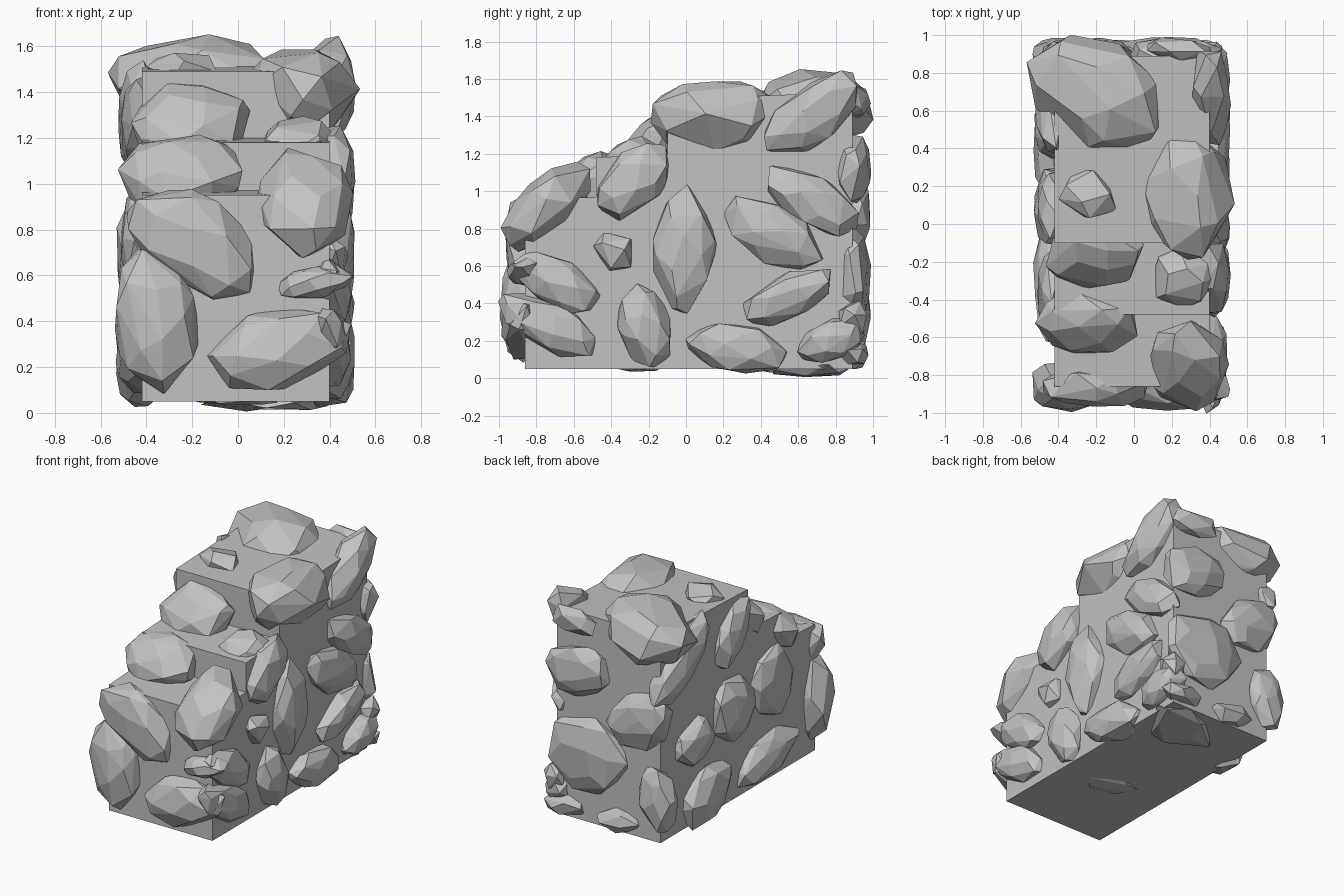
import bpy
import bmesh
import math
import random
from mathutils import Vector

random.seed(7)

cube = bpy.data.objects.get("Cube")
if cube:
    bpy.data.objects.remove(cube, do_unlink=True)

# One stone grey for the whole model
grey = bpy.data.materials.new("stone_grey")
grey.use_nodes = True
colour = (0.54, 0.54, 0.54, 1)
grey.diffuse_color = colour
grey.node_tree.nodes["Principled BSDF"].inputs["Base Color"].default_value = colour

X, Y, Z = Vector((1, 0, 0)), Vector((0, 1, 0)), Vector((0, 0, 1))
# Each side: along, up and outward axes, and the wall plane
SIDES = {
    "right": (Y, Z, X, 0.40),
    "left": (Y, Z, -X, 0.42),
    "front": (X, Z, -Y, 0.86),
    "back": (X, Z, Y, 0.89),
    "top": (X, Y, Z, 1.5),
    "bottom": (X, Y, -Z, -0.05),
    "slope": (X, (Y + Z).normalized(), (Z - Y).normalized(), 1.1),
}


def finish(bm, name):
    bmesh.ops.recalc_face_normals(bm, faces=bm.faces[:])
    mesh = bpy.data.meshes.new(name)
    bm.to_mesh(mesh)
    bm.free()
    mesh.materials.append(grey)
    obj = bpy.data.objects.new(name, mesh)
    bpy.context.scene.collection.objects.link(obj)


def stone(name, side, along, up, length, width, tilt=0, depth=0.12, wall=None, count=28):
    """Faceted convex stone half sunk into one side of the core."""
    a, b, out, plane = SIDES[side]
    plane = plane if wall is None else wall
    t = math.radians(tilt)
    long_axis = a * math.cos(t) + b * math.sin(t)
    short_axis = b * math.cos(t) - a * math.sin(t)
    centre = a * along + b * up + out * plane
    bm = bmesh.new()
    spin = random.uniform(0, math.tau)
    for i in range(count):
        # Evenly spread, jittered directions with blunt tops
        h = 1 - 2 * (i + 0.5) / count
        r = math.sqrt(1 - h * h)
        turn = spin + i * 2.4 + random.uniform(-0.35, 0.35)
        rise = math.copysign(abs(h) ** 0.8, h)
        d = Vector((r * math.cos(turn), r * math.sin(turn), rise))
        d *= random.uniform(0.99, 1.1)
        bm.verts.new(centre + long_axis * d.x * length + short_axis * d.y * width + out * d.z * depth)
    hull = bmesh.ops.convex_hull(bm, input=bm.verts[:])
    loose = [g for g in hull["geom_interior"] if isinstance(g, bmesh.types.BMVert)]
    bmesh.ops.delete(bm, geom=loose, context="VERTS")
    bmesh.ops.dissolve_limit(bm, angle_limit=math.radians(8), verts=bm.verts[:], edges=bm.edges[:])
    finish(bm, name)


# Stepped core, extruded across the width
profile = [(-0.86, 0.05), (-0.86, 0.95), (-0.48, 0.97), (-0.48, 1.18),
           (-0.1, 1.2), (-0.1, 1.49), (0.89, 1.53), (0.89, 0.05)]
core = bmesh.new()
face = core.faces.new([core.verts.new((-0.42, y, z)) for y, z in profile])
moved = bmesh.ops.extrude_face_region(core, geom=[face])["geom"]
bmesh.ops.translate(core, vec=X * 0.82, verts=[g for g in moved if isinstance(g, bmesh.types.BMVert)])
finish(core, "stepped_core")

# Wall on the +x side
stone("left_upper_back_stone", "right", 0.67, 1.41, 0.31, 0.15, 38, 0.11)
stone("left_step_stone", "right", -0.28, 1.05, 0.24, 0.15, 48, 0.11)
stone("left_front_middle_stone", "right", -0.69, 0.51, 0.26, 0.13, -32, 0.09)
stone("left_pebble", "right", -0.38, 0.68, 0.12, 0.11, 0, 0.08, count=12)
stone("left_front_low_stone", "right", -0.73, 0.28, 0.28, 0.13, -28, 0.09)
stone("left_low_upright_stone", "right", -0.22, 0.28, 0.22, 0.14, 105, 0.11)
stone("left_centre_stone", "right", -0.01, 0.68, 0.33, 0.17, 87, 0.11)
stone("left_middle_stone", "right", 0.47, 0.77, 0.29, 0.15, -30, 0.11)
stone("left_back_high_stone", "right", 0.67, 0.95, 0.28, 0.13, -32, 0.11)
stone("left_back_middle_stone", "right", 0.55, 0.44, 0.27, 0.12, 24, 0.11)
stone("left_base_stone", "right", 0.27, 0.16, 0.27, 0.13, -8, 0.11)
stone("left_back_low_stone", "right", 0.78, 0.2, 0.19, 0.11, 20, 0.11)

# Wall on the -x side
stone("right_upper_back_stone", "left", 0.67, 1.27, 0.36, 0.15, -38, 0.1)
stone("right_upper_middle_stone", "left", 0.1, 1.26, 0.25, 0.13, -55, 0.09)
stone("right_centre_stone", "left", 0.1, 0.71, 0.23, 0.21, 80, 0.11)
stone("right_front_centre_stone", "left", -0.35, 0.74, 0.26, 0.21, 85, 0.09)
stone("right_low_front_stone", "left", -0.3, 0.24, 0.34, 0.14, -12, 0.11)
stone("right_back_middle_stone", "left", 0.53, 0.65, 0.2, 0.15, -15, 0.11)
stone("right_low_back_stone", "left", 0.4, 0.22, 0.27, 0.18, -22, 0.11)

# Front wall and its corners
stone("front_tall_stone", "front", -0.36, 0.4, 0.31, 0.19, 97, 0.13)
stone("front_upper_stone", "front", -0.19, 0.74, 0.32, 0.2, -38, 0.11)
stone("front_low_stone", "front", 0.18, 0.28, 0.31, 0.17, 14, 0.12)
stone("front_sliver", "front", 0.34, 0.57, 0.17, 0.07, 10, 0.09)

# Stones leaning back over the steps
stone("front_corner_stone", "slope", 0.29, 0.12, 0.21, 0.29, 0, 0.14, 1.18)
stone("middle_riser_stone", "slope", -0.24, 0.37, 0.27, 0.2, 3, 0.13)
stone("upper_riser_stone", "slope", -0.21, 0.775, 0.26, 0.21, 0, 0.13, 1.0)
stone("riser_corner_stone", "top", 0.26, -0.28, 0.18, 0.17, 0, 0.17, 1.12)

# Top
stone("top_back_large_stone", "top", -0.19, 0.69, 0.38, 0.28, -28, 0.19, 1.45)
stone("top_side_large_stone", "top", 0.27, 0.16, 0.34, 0.25, 95, 0.19, 1.4)
stone("top_pebble", "top", -0.24, 0.16, 0.16, 0.13, -20, 0.07, count=12)
stone("top_back_edge_stone", "top", 0.25, 0.92, 0.2, 0.06, -8, 0.09, 1.48, 14)

# Back wall
stone("back_upper_stone", "back", 0.23, 1.12, 0.26, 0.18, -15, 0.095)
stone("back_middle_stone", "back", -0.26, 0.89, 0.26, 0.19, -30, 0.095)
stone("back_large_stone", "back", 0.15, 0.54, 0.31, 0.27, 10, 0.095)
stone("back_corner_stone", "back", -0.4, 0.36, 0.23, 0.13, 80, 0.095)
stone("back_pebble", "back", 0.41, 0.32, 0.1, 0.08, 90, 0.08, count=12)
stone("back_low_edge_stone", "back", 0.33, 0.13, 0.16, 0.07, 0, 0.09, count=14)
stone("back_low_stone", "back", -0.1, 0.13, 0.17, 0.08, -8, 0.09, count=14)

# Shallow stones just breaking the underside
stone("bottom_back_stone", "bottom", 0.15, 0.66, 0.3, 0.2, 15, 0.045, count=14)
stone("bottom_front_stone", "bottom", 0.0, -0.25, 0.2, 0.1, -20, 0.015, count=12)
